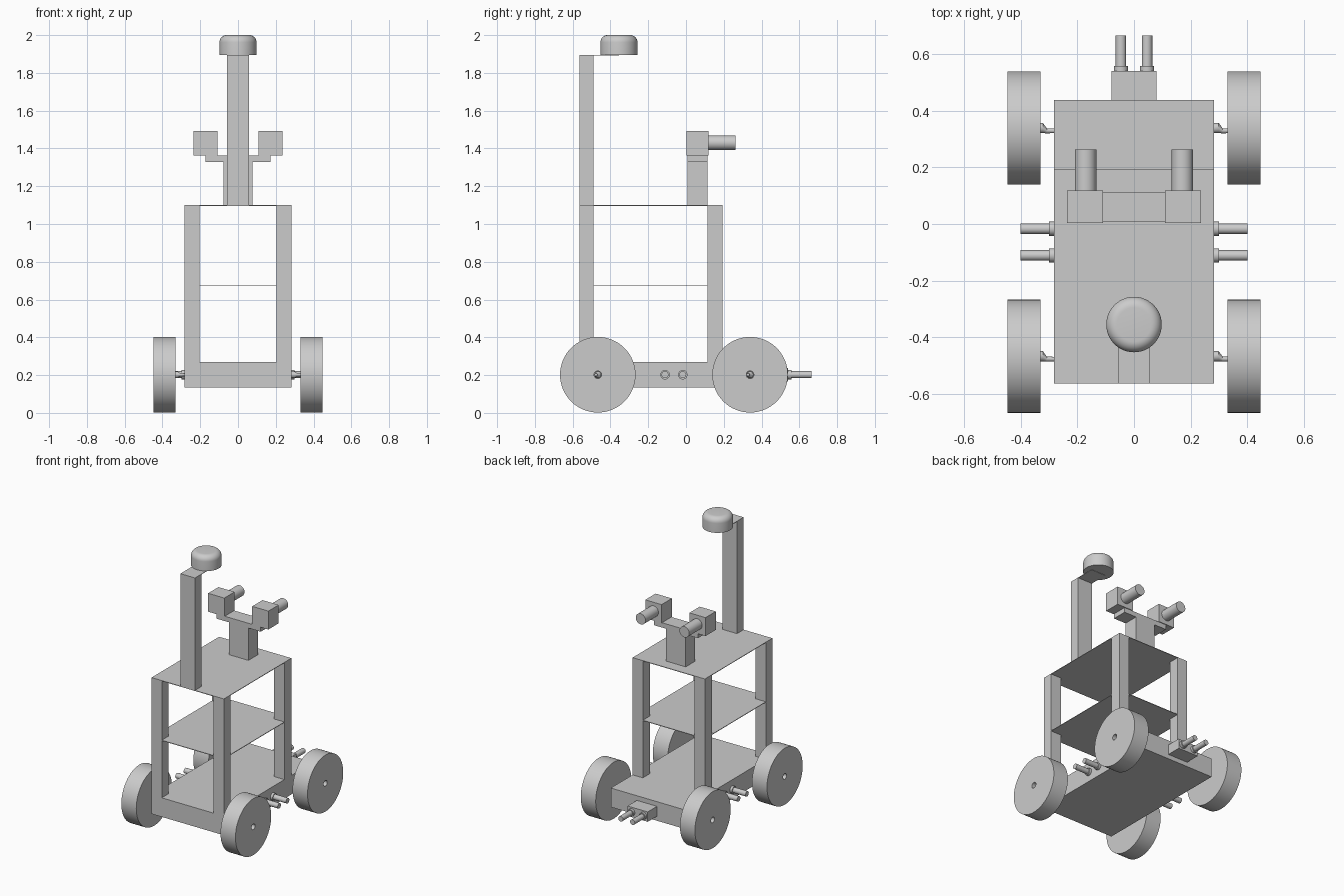
import bpy
import bmesh
import math
from mathutils import Matrix, Vector

if "Cube" in bpy.data.objects:
    bpy.data.objects.remove(bpy.data.objects["Cube"], do_unlink=True)

GREY = (0.6, 0.6, 0.6, 1)
grey = bpy.data.materials.new("plain grey")
grey.use_nodes = True
grey.diffuse_color = GREY
grey.node_tree.nodes["Principled BSDF"].inputs["Base Color"].default_value = GREY


def finish(name, bm, smooth=False):
    bmesh.ops.recalc_face_normals(bm, faces=bm.faces[:])
    mesh = bpy.data.meshes.new(name)
    bm.to_mesh(mesh)
    bm.free()
    mesh.materials.append(grey)
    obj = bpy.data.objects.new(name, mesh)
    bpy.context.collection.objects.link(obj)
    if smooth:
        bpy.ops.object.select_all(action="DESELECT")
        obj.select_set(True)
        bpy.context.view_layer.objects.active = obj
        bpy.ops.object.shade_smooth_by_angle(angle=math.radians(35))
    return obj


def box(name, x, y, z):
    """Box from (low, high) ranges on each axis."""
    bm = bmesh.new()
    size = [r[1] - r[0] for r in (x, y, z)]
    middle = [(r[1] + r[0]) / 2 for r in (x, y, z)]
    bmesh.ops.create_cube(bm, size=1, matrix=Matrix.Translation(middle) @ Matrix.Diagonal((*size, 1)))
    return finish(name, bm)


def turned(name, profile, origin, axis, segments=32, closed=False):
    """Sweep a (radius, height) profile around an axis through origin."""
    bm = bmesh.new()
    verts = [bm.verts.new((r, 0, h)) for r, h in profile]
    pairs = list(zip(verts, verts[1:]))
    if closed:
        pairs.append((verts[-1], verts[0]))
    edges = [bm.edges.new(p) for p in pairs]
    bmesh.ops.spin(bm, geom=verts + edges, axis=(0, 0, 1), cent=(0, 0, 0),
                   angle=math.tau, steps=segments, use_duplicate=False)
    bmesh.ops.remove_doubles(bm, verts=bm.verts[:], dist=1e-5)
    turn = Vector((0, 0, 1)).rotation_difference(Vector(axis)).to_matrix().to_4x4()
    bm.transform(Matrix.Translation(origin) @ turn)
    return finish(name, bm, True)


def peg(name, origin, axis, length):
    """Thin rod standing in a wider collar."""
    turned(name, [(0, 0), (0.025, 0), (0.025, 0.017), (0.0185, 0.017),
                  (0.0185, length), (0, length)], origin, axis, 24)


def shaft(name, x, y):
    """Round stub cut down to an off-centre key at its +x end."""
    bm = bmesh.new()
    rings = []
    for dx, dy, r in ((0, 0, 0.018), (0.016, 0, 0.018), (0.03, -0.01, 0.009), (0.056, -0.01, 0.008)):
        rings.append([bm.verts.new((x + dx, y + dy + r * math.cos(a), AXLE_Z + r * math.sin(a)))
                      for a in (i * math.tau / 16 for i in range(16))])
    for a, b in zip(rings, rings[1:]):
        for i in range(16):
            j = (i + 1) % 16
            bm.faces.new((a[i], a[j], b[j], b[i]))
    bm.faces.new(rings[0])
    bm.faces.new(rings[-1])
    finish(name, bm, True)


HALF = 0.283
FRONT, BACK, DECK_BACK = -0.563, 0.437, 0.193
BASE_TOP, DECK = 0.27, 1.1
AXLE_Z = 0.202
SIDES = (("left", 1), ("right", -1))


def span(side, near, far):
    return tuple(sorted((side * near, side * far)))


# Chassis and shelves
box("chassis", (-HALF, HALF), (FRONT, BACK), (0.135, BASE_TOP))
for name, top in (("middle_shelf", 0.678), ("top_shelf", DECK)):
    box(name, (-HALF, HALF), (FRONT, DECK_BACK), (top - 0.004, top))

for label, s in SIDES:
    # Corner posts, wheels and axles
    for end, low, high, wheel_y in (("front", FRONT, -0.489, -0.467), ("rear", 0.115, DECK_BACK, 0.339)):
        box(f"{end}_{label}_post", span(s, 0.203, HALF), (low, high), (BASE_TOP, DECK - 0.001))
        turned(f"{end}_{label}_wheel", [(0.02, 0), (0.2, 0), (0.2, 0.117), (0.02, 0.117)],
               (s * 0.33, wheel_y, AXLE_Z), (s, 0, 0), 64, True)
        shaft(f"{end}_{label}_axle", HALF if s > 0 else -0.338, wheel_y)

    # Side and rear sensor pegs
    for i, y in enumerate((-0.111, -0.017)):
        peg(f"{label}_side_peg_{i + 1}", (s * HALF, y, AXLE_Z), (s, 0, 0), 0.118)
    peg(f"{label}_rear_peg", (s * 0.046, 0.541, AXLE_Z), (0, 1, 0), 0.124)

    # Paired heads with barrels
    box(f"{label}_head", span(s, 0.109, 0.236), (0.003, 0.118), (1.363, 1.493))
    turned(f"{label}_barrel", [(0, 0), (0.038, 0), (0.038, 0.145), (0, 0.145)],
           (s * 0.171, 0.118, 1.43), (0, 1, 0))

box("rear_bracket", (-0.079, 0.079), (BACK, 0.541), (0.167, 0.237))

# Stand carrying the heads
box("stand_stem", (-0.077, 0.077), (0.007, 0.113), (DECK, 1.329))
box("stand_crossbar", (-0.173, 0.173), (0.007, 0.113), (1.329, 1.363))

# Mast, top plate and rounded dome
box("mast", (-0.057, 0.057), (FRONT, -0.489), (DECK, 1.893))
box("mast_plate", (-0.057, 0.057), (FRONT, -0.355), (1.893, 1.896))
dome = [(0, 0), (0.098, 0)]
dome += [(0.06 + 0.038 * math.cos(a), 0.067 + 0.038 * math.sin(a))
         for a in (i * math.pi / 16 for i in range(9))]
dome.append((0, 0.105))
turned("dome", dome, (0, -0.355, 1.895), (0, 0, 1), 48)
